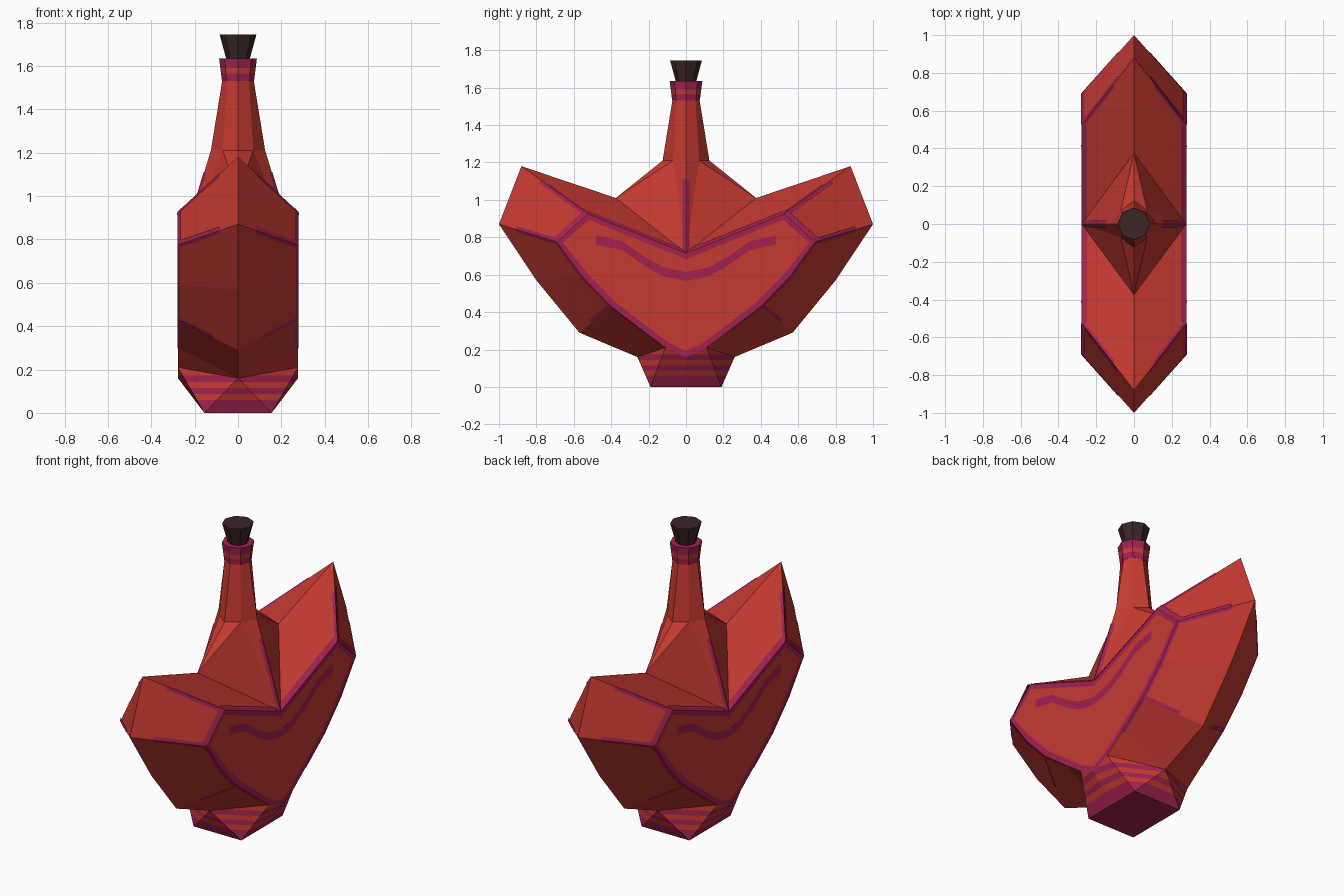
import bpy, bmesh, math
from mathutils import Vector

if "Cube" in bpy.data.objects:
    bpy.data.objects.remove(bpy.data.objects["Cube"])


def material(name, rgb):
    m = bpy.data.materials.new(name)
    m.diffuse_color = (*rgb, 1)
    m.use_nodes = True
    m.node_tree.nodes["Principled BSDF"].inputs["Base Color"].default_value = m.diffuse_color
    return m


RED = material("red_glass", (0.56, 0.042, 0.031))
MAGENTA = material("magenta_trim", (0.36, 0.016, 0.082))
CORK = material("dark_cork", (0.045, 0.018, 0.018))


def finish(name, bm, mats, weld=True):
    if weld:
        bmesh.ops.remove_doubles(bm, verts=bm.verts, dist=0.0005)
        bmesh.ops.recalc_face_normals(bm, faces=bm.faces)
    me = bpy.data.meshes.new(name)
    bm.to_mesh(me)
    bm.free()
    for m in mats:
        me.materials.append(m)
    ob = bpy.data.objects.new(name, me)
    bpy.context.collection.objects.link(ob)
    return ob


def add_face(bm, pts, sx=1, sy=1):
    pts = [(p[0] * sx, p[1] * sy, p[2]) for p in pts]
    if sx * sy < 0:
        pts.reverse()
    return bm.faces.new([bm.verts.new(p) for p in pts])


QUADRANTS = [(sx, sy) for sx in (1, -1) for sy in (1, -1)]


def mirrored(bm, faces):
    for sx, sy in QUADRANTS:
        for f in faces:
            add_face(bm, f, sx, sy)


def stripe_by_height(bm, cuts, bands):
    """Cut horizontally, then paint faces inside the bands with slot 1."""
    for z in cuts:
        bmesh.ops.bisect_plane(bm, geom=bm.verts[:] + bm.edges[:] + bm.faces[:],
                               plane_co=(0, 0, z), plane_no=(0, 0, 1))
    for f in bm.faces:
        z = f.calc_center_median().z
        f.material_index = int(any(a <= z <= b for a, b in bands))


# Key points of one quadrant: centre ridge and flat side outline
W = 0.277
ridge = [(0, y, z) for y, z in
         [(0.88, 1.18), (1.0, 0.87), (0.80, 0.57), (0.57, 0.29), (0.26, 0.16)]]
side = [(W, y, z) for y, z in
        [(0.525, 0.925), (0.69, 0.775), (0.555, 0.59), (0.40, 0.43), (0.23, 0.30)]]
notch, valley = (W, 0, 0.715), (0, 0.375, 1.01)
low_side, low_mid = (W, 0.11, 0.21), (W, 0, 0.16)

# Winged body
bm = bmesh.new()
quarter = [(notch, side[0], ridge[0], valley)]
quarter += [(side[i], side[i + 1], ridge[i + 1], ridge[i]) for i in range(4)]
quarter.append((side[4], low_side, ridge[4]))
mirrored(bm, quarter)
half = side + [low_side]
outline = [notch] + half + [low_mid] + [(x, -y, z) for x, y, z in reversed(half)]
panels = [add_face(bm, outline, sx) for sx in (1, -1)]
for p in panels:
    p.normal_update()
# Flat side panels with an inset trim border
rim = bmesh.ops.inset_individual(bm, faces=panels, thickness=0.032)
for f in rim["faces"]:
    f.material_index = 1
for p in panels:
    p.material_index = 0
finish("winged_body", bm, [RED, MAGENTA])

# Foot with painted bands
bm = bmesh.new()
corner, mid_x, mid_y = (0.155, 0.19, 0), (0.155, 0, 0), (0, 0.19, 0)
mirrored(bm, [(low_mid, low_side, corner, mid_x),
              (low_side, ridge[4], corner),
              (ridge[4], mid_y, corner),
              ((0, 0, 0), mid_x, corner, mid_y)])
bmesh.ops.remove_doubles(bm, verts=bm.verts, dist=0.0005)
stripe_by_height(bm, [0.06, 0.088, 0.115, 0.143, 0.172],
                 [(-1, 0.06), (0.088, 0.115), (0.143, 0.172)])
finish("foot", bm, [RED, MAGENTA])

# Neck: diamond base rising to an octagon
bm = bmesh.new()
r, d = 0.073, 0.073 * math.sqrt(0.5)
n1, nm, n2 = (0.125, 0, 1.21), (0.07, 0.07, 1.21), (0, 0.125, 1.21)
t1, tm, t2 = (r, 0, 1.53), (d, d, 1.53), (0, r, 1.53)
mirrored(bm, [(notch, valley, nm), (notch, nm, n1), (valley, n2, nm),
              (n1, nm, tm, t1), (nm, n2, t2, tm)])
finish("neck", bm, [RED])


def octagon_cone(r0, r1, z0, z1):
    bm = bmesh.new()
    res = bmesh.ops.create_cone(bm, cap_ends=True, segments=8,
                                radius1=r0, radius2=r1, depth=z1 - z0)
    bmesh.ops.translate(bm, verts=res["verts"], vec=(0, 0, (z0 + z1) / 2))
    return bm


# Lip and stopper
bm = octagon_cone(0.074, 0.087, 1.53, 1.635)
stripe_by_height(bm, [1.565, 1.59], [(1.5, 1.565), (1.59, 1.7)])
finish("lip", bm, [RED, MAGENTA])
finish("stopper", octagon_cone(0.055, 0.085, 1.635, 1.745), [CORK])

# Painted edge trims: thin strips lying on the faces beside an edge
bm = bmesh.new()


def strip(a, b, toward, width, start=0.0, end=1.0):
    a, b, c = Vector(a), Vector(b), Vector(toward)
    a, b = a.lerp(b, start), a.lerp(b, end)
    along = (b - a).normalized()
    inward = c - a
    inward = (inward - along * inward.dot(along)).normalized()
    n = along.cross(inward)
    if n.dot((a + b) / 2 - Vector((0, 0.1, 0.6))) < 0:
        n = -n
    lift = n * 0.003
    pts = [p + lift for p in (a, b, b + inward * width, a + inward * width)]
    if (pts[1] - pts[0]).cross(pts[2] - pts[0]).dot(n) < 0:
        pts.reverse()
    mirrored(bm, [pts])


strip(notch, side[0], valley, 0.032)
strip(side[0], side[1], ridge[0], 0.03)
strip(notch, n1, nm, 0.02, 0, 0.8)
strip(side[0], ridge[0], side[1], 0.018, 0, 0.7)
strip(side[0], ridge[0], notch, 0.015, 0, 0.6)
strip(side[1], ridge[1], ridge[0], 0.018, 0, 0.7)
strip(side[1], ridge[1], side[2], 0.015, 0, 0.7)
strip(side[3], ridge[3], side[2], 0.02, 0, 0.6)
for i in (1, 2, 3):
    strip(side[i], side[i + 1], ridge[i + 1], 0.015)
finish("edge_trim", bm, [MAGENTA], weld=False)

# Curved painted band on each side panel
bm = bmesh.new()
curve = [(0, 0.59), (0.12, 0.615), (0.22, 0.67), (0.34, 0.755), (0.48, 0.785)]
X, H = W + 0.003, 0.024
mirrored(bm, [((X, y0, z0 - H), (X, y1, z1 - H), (X, y1, z1 + H), (X, y0, z0 + H))
              for (y0, z0), (y1, z1) in zip(curve, curve[1:])])
finish("side_band", bm, [MAGENTA], weld=False)
